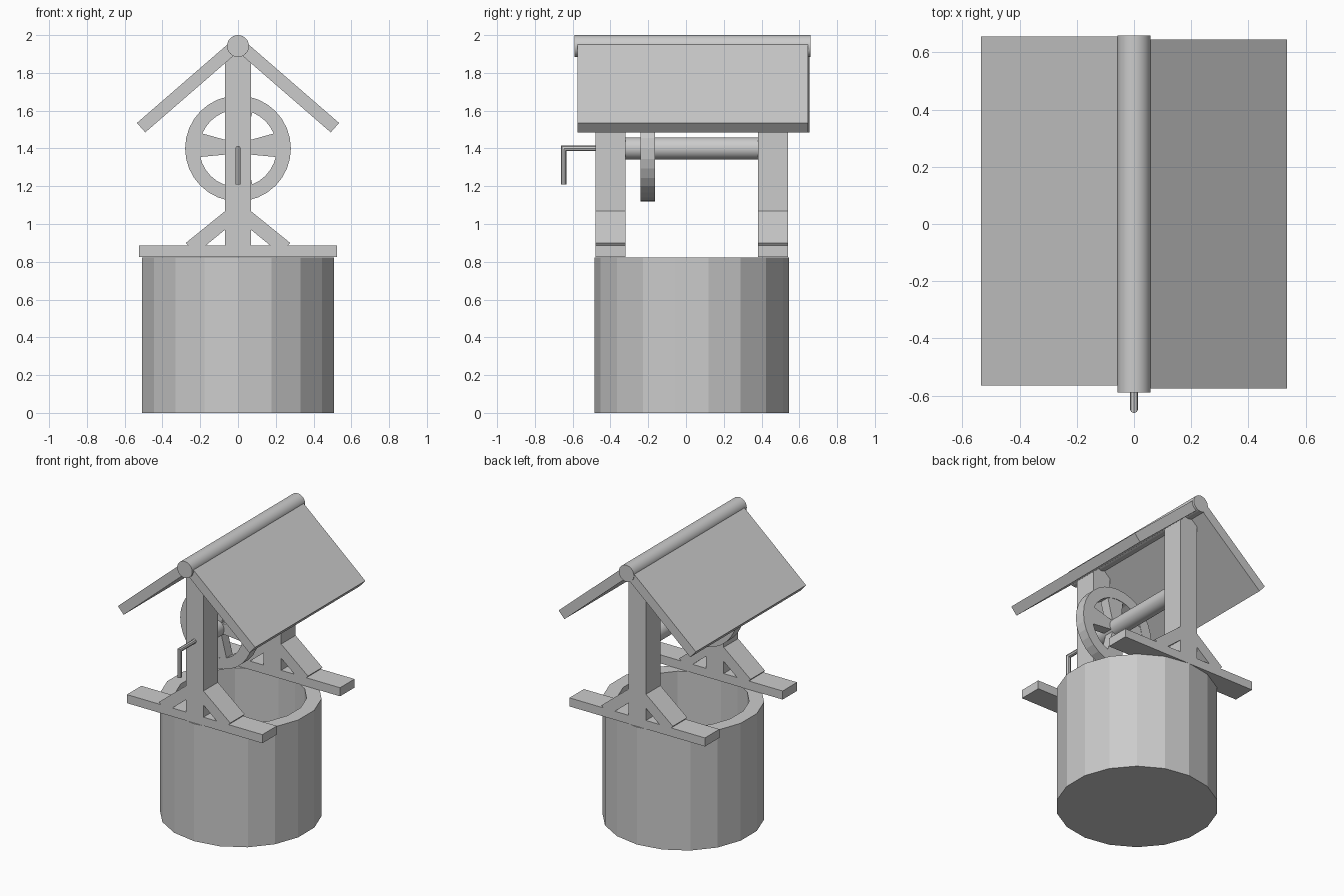
import bpy, bmesh
from math import sin, cos, radians, tau, pi
from mathutils import Vector

if "Cube" in bpy.data.objects:
    bpy.data.objects.remove(bpy.data.objects["Cube"])


def finish(name, bm, smooth=False):
    bmesh.ops.remove_doubles(bm, verts=bm.verts, dist=1e-5)
    bmesh.ops.recalc_face_normals(bm, faces=bm.faces)
    me = bpy.data.meshes.new(name)
    bm.to_mesh(me)
    bm.free()
    ob = bpy.data.objects.new(name, me)
    bpy.context.collection.objects.link(ob)
    if smooth:
        bpy.ops.object.select_all(action='DESELECT')
        ob.select_set(True)
        bpy.context.view_layer.objects.active = ob
        bpy.ops.object.shade_smooth_by_angle(angle=radians(35))
    return ob


def prism(name, pts, y0, y1):
    """Extrude an xz outline from y0 to y1."""
    bm = bmesh.new()
    f = bm.faces.new([bm.verts.new((x, y0, z)) for x, z in pts])
    ext = bmesh.ops.extrude_face_region(bm, geom=[f])['geom']
    vs = [v for v in ext if isinstance(v, bmesh.types.BMVert)]
    bmesh.ops.translate(bm, verts=vs, vec=(0, y1 - y0, 0))
    return finish(name, bm)


def lathe(name, profile, n, place, closed=False, smooth=False):
    """Spin (radius, height) points; place maps local u, v, h to xyz."""
    bm = bmesh.new()
    rings = [[bm.verts.new(place(r * cos(pi / 2 + tau * i / n), r * sin(pi / 2 + tau * i / n), h))
              for i in range(n)] for r, h in profile]
    pairs = list(zip(rings, rings[1:])) + ([(rings[-1], rings[0])] if closed else [])
    for a, b in pairs:
        for i in range(n):
            j = (i + 1) % n
            bm.faces.new((a[i], a[j], b[j], b[i]))
    return finish(name, bm, smooth)


def along_y(z):
    return lambda u, v, h: (u, h, z + v)


def rod(name, r, y0, y1, z, n=32):
    return lathe(name, [(0, y0), (r, y0), (r, y1), (0, y1)], n, along_y(z), smooth=True)


# Round well wall, open at the top
lathe("well_wall", [(0, 0), (.515, 0), (.515, .822), (.42, .822), (.42, .1), (0, .1)], 18,
      lambda u, v, h: (u, v + .03, h))

# Two supports: sill beam, post and diagonal braces
for end, y0, y1 in (("front", -.48, -.32), ("back", .38, .54)):
    prism(end + "_beam", [(-.525, .825), (.525, .825), (.525, .885), (-.525, .885)], y0, y1)
    prism(end + "_post", [(-.068, .825), (.068, .825), (.068, 1.88), (.03, 1.93),
                          (-.03, 1.93), (-.068, 1.88)], y0, y1)
    for side, s in (("left", -1), ("right", 1)):
        pts = [(.05, 1.083), (.276, .9), (.227, .84), (.05, .985)]
        prism(f"{end}_{side}_brace", [(s * x, z) for x, z in pts], y0, y1)

# Sloping roof boards and ridge pole
for side, s, y0, y1 in (("left", -1, -.565, .655), ("right", 1, -.575, .645)):
    pts = [(.03, 1.973), (.535, 1.535), (.491, 1.485), (-.014, 1.923)]
    prism(side + "_roof", [(s * x, z) for x, z in pts], y0, y1)
rod("ridge_pole", .058, -.59, .66, 1.942)

# Winding drum
rod("winding_drum", .058, -.33, .39, 1.4)

# Wheel rim and spokes that widen outwards
W0, W1 = -.24, -.165
lathe("wheel_rim", [(.28, W0), (.28, W1), (.205, W1), (.205, W0)], 32, along_y(1.4), closed=True)
for i, deg in enumerate((5, 86, 175, 274)):
    d = Vector((cos(radians(deg)), sin(radians(deg))))
    p = Vector((-d.y, d.x))
    c = Vector((0, 1.4))
    pts = [c + d * .03 + p * .032, c + d * .215 + p * .066,
           c + d * .215 - p * .066, c + d * .03 - p * .032]
    prism(f"wheel_spoke_{i + 1}", [tuple(q) for q in pts], W0 + .003, W1 - .003)

# Bent crank handle: mitred octagonal rod
bm = bmesh.new()
N, R, YC, ZC = 8, .0145, -.647, 1.4
rings = [[], [], []]
for i in range(N):
    a = tau * i / N
    x, k = R * cos(a), R * sin(a)
    rings[0].append(bm.verts.new((x, -.45, ZC + k)))
    rings[1].append(bm.verts.new((x, YC - k, ZC + k)))
    rings[2].append(bm.verts.new((x, YC - k, 1.21)))
for a, b in zip(rings, rings[1:]):
    for i in range(N):
        j = (i + 1) % N
        bm.faces.new((a[i], a[j], b[j], b[i]))
bm.faces.new(rings[0])
bm.faces.new(rings[2])
finish("crank_handle", bm)
